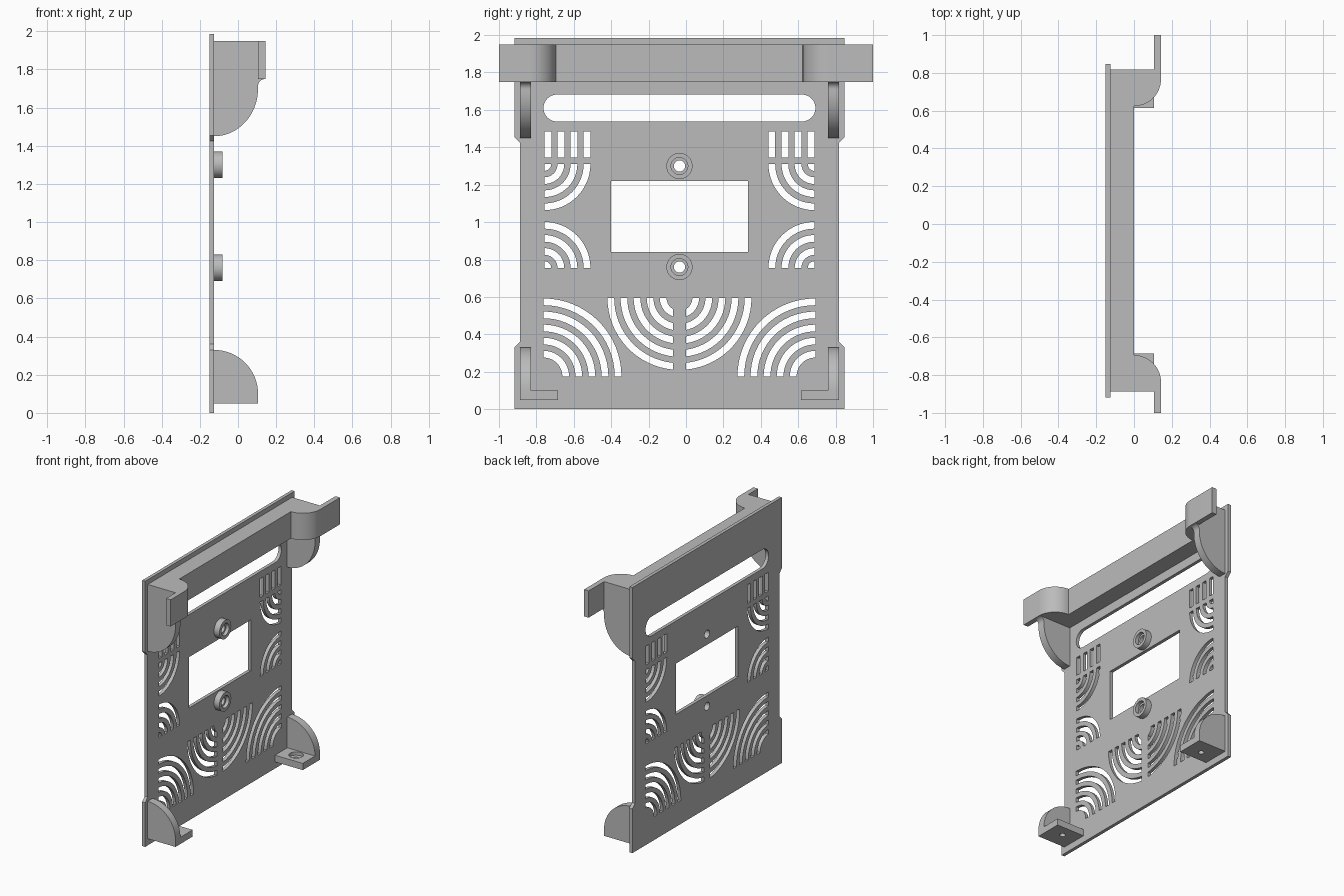
import bpy, bmesh
from math import cos, sin, acos, pi
from mathutils import Vector

cube = bpy.data.objects.get("Cube")
if cube:
    bpy.data.objects.remove(cube, do_unlink=True)

grey = bpy.data.materials.new("light grey plastic")
grey.use_nodes = True
grey.diffuse_color = (0.5, 0.5, 0.5, 1)
grey.node_tree.nodes["Principled BSDF"].inputs["Base Color"].default_value = (0.5, 0.5, 0.5, 1)

MID = -0.035              # symmetry line of the panel
BACK, FACE = -0.15, -0.125  # panel thickness along x


def arc(cu, cv, ru, rv, a0, a1, n=16):
    return [(cu + ru * cos(a0 + (a1 - a0) * i / n), cv + rv * sin(a0 + (a1 - a0) * i / n))
            for i in range(n + 1)]


def circle(cu, cv, r):
    return arc(cu, cv, r, r, 0, 2 * pi, 32)[:-1]


def rect(u0, u1, v0, v1):
    return [(u0, v0), (u1, v0), (u1, v1), (u0, v1)]


def prism(name, axis, loops, lo, hi):
    """Extrude an outline with holes along an axis from lo to hi."""
    cu = bpy.data.curves.new(name, 'CURVE')
    cu.dimensions, cu.fill_mode, cu.extrude = '2D', 'BOTH', (hi - lo) / 2
    for pts in loops:
        sp = cu.splines.new('POLY')
        sp.points.add(len(pts) - 1)
        for p, (u, v) in zip(sp.points, pts):
            p.co = (u, v, 0, 1)
        sp.use_cyclic_u = True
    tmp = bpy.data.objects.new(name + "_outline", cu)
    bpy.context.collection.objects.link(tmp)
    dg = bpy.context.evaluated_depsgraph_get()
    mesh = bpy.data.meshes.new_from_object(tmp.evaluated_get(dg))
    bpy.data.objects.remove(tmp, do_unlink=True)
    bm = bmesh.new()
    bm.from_mesh(mesh)
    for vert in bm.verts:
        u, v, w = vert.co
        w += (lo + hi) / 2
        vert.co = Vector({'x': (w, u, v), 'y': (u, w, v), 'z': (u, v, w)}[axis])
    bmesh.ops.remove_doubles(bm, verts=bm.verts, dist=0.0002)
    bmesh.ops.recalc_face_normals(bm, faces=bm.faces)
    bm.to_mesh(mesh)
    bm.free()
    mesh.name = name
    mesh.materials.clear()
    mesh.materials.append(grey)
    ob = bpy.data.objects.new(name, mesh)
    bpy.context.collection.objects.link(ob)
    bpy.ops.object.select_all(action='DESELECT')
    ob.select_set(True)
    bpy.context.view_layer.objects.active = ob
    bpy.ops.object.shade_smooth_by_angle(angle=0.5)
    return ob


def fan(cu, cv, su, sv, outer, count, clip=0.0):
    """Concentric quarter-ring slots opening towards (su, sv)."""
    slots = []
    for i in range(count):
        ro = outer - 0.07 * i
        ri = ro - 0.036
        pts = arc(0, 0, ro, ro, 0, acos(clip / ro))
        pts += arc(0, 0, ri, ri, acos(clip / ri), 0) if ri > 0.01 else [(0, 0)]
        slots.append([(cu + su * u, cv + sv * v) for u, v in pts])
    return slots


# Panel outline with its wider top and bottom ends
half = [(0.883, 0), (0.883, 0.33), (0.853, 0.36), (0.853, 1.425), (0.883, 1.455), (0.883, 1.985)]
outline = [(MID + u, v) for u, v in half] + [(MID - u, v) for u, v in reversed(half)]

# Openings: handle slot, window, screw holes and vents
slot = (arc(MID + 0.655, 1.61, 0.072, 0.072, -pi / 2, pi / 2)
        + arc(MID - 0.655, 1.61, 0.072, 0.072, pi / 2, 3 * pi / 2))
holes = [slot, rect(MID - 0.367, MID + 0.367, 0.84, 1.22)]
STUDS = (1.3, 0.76)
holes += [circle(MID, z, 0.03) for z in STUDS]
for s in (-1, 1):
    edge = MID + s * 0.722
    for i in range(4):
        a, b = edge - s * 0.07 * i, edge - s * (0.07 * i + 0.037)
        holes.append(rect(min(a, b), max(a, b), 1.345, 1.485))
    holes += fan(edge, 1.31, -s, -1, 0.246, 4)
    holes += fan(edge, 0.755, -s, 1, 0.246, 4)
    holes += fan(MID + s * 0.727, 0.175, -s, 1, 0.417, 5)
    holes += fan(MID, 0.595, s, -1, 0.385, 5, 0.034)
prism("panel", 'x', [outline] + holes, BACK, FACE)

# Screw bosses with a stepped bore
for name, z in zip(("upper", "lower"), STUDS):
    prism(name + "_boss_base", 'x', [circle(MID, z, 0.07), circle(MID, z, 0.03)], FACE, -0.105)
    prism(name + "_boss_rim", 'x', [circle(MID, z, 0.07), circle(MID, z, 0.045)], -0.105, -0.08)

# Top rail with curved, outward-pointing arms
R = 0.143
rail = arc(0, 0.767, R, R, -pi / 2, 0) + [(R, 1), (0.105, 1), (0.105, 0.818), (FACE, 0.818)]
rail += [(FACE, -0.888), (0.105, -0.888), (0.105, -1), (R, -1)]
rail += arc(0, -0.837, R, R, 0, pi / 2)
prism("top_rail", 'z', [rail], 1.75, 1.95)

# Side brackets and feet
upper = ([(FACE, 1.75), (R, 1.75)] + arc(R, 1.712, 0.038, 0.038, pi / 2, pi, 8)
         + arc(FACE, 1.70, 0.23, 0.25, 0, -pi / 2))
lower = [(FACE, 0.05), (0.105, 0.05)] + arc(FACE, 0.1, 0.23, 0.23, 0, pi / 2)
for side, s in (("right", -1), ("left", 1)):
    y0, y1 = sorted((MID + s * 0.795, MID + s * 0.853))
    prism(side + "_upper_bracket", 'y', [upper], y0, y1)
    prism(side + "_lower_bracket", 'y', [lower], y0, y1)
    f0, f1 = sorted((MID + s * 0.65, MID + s * 0.795))
    plan = rect(FACE, 0.105, f0, f1)
    centre = (-0.01, MID + s * 0.735)
    prism(side + "_foot_base", 'z', [plan, circle(*centre, 0.02)], 0.05, 0.075)
    prism(side + "_foot_top", 'z', [plan, circle(*centre, 0.05)], 0.075, 0.1)
